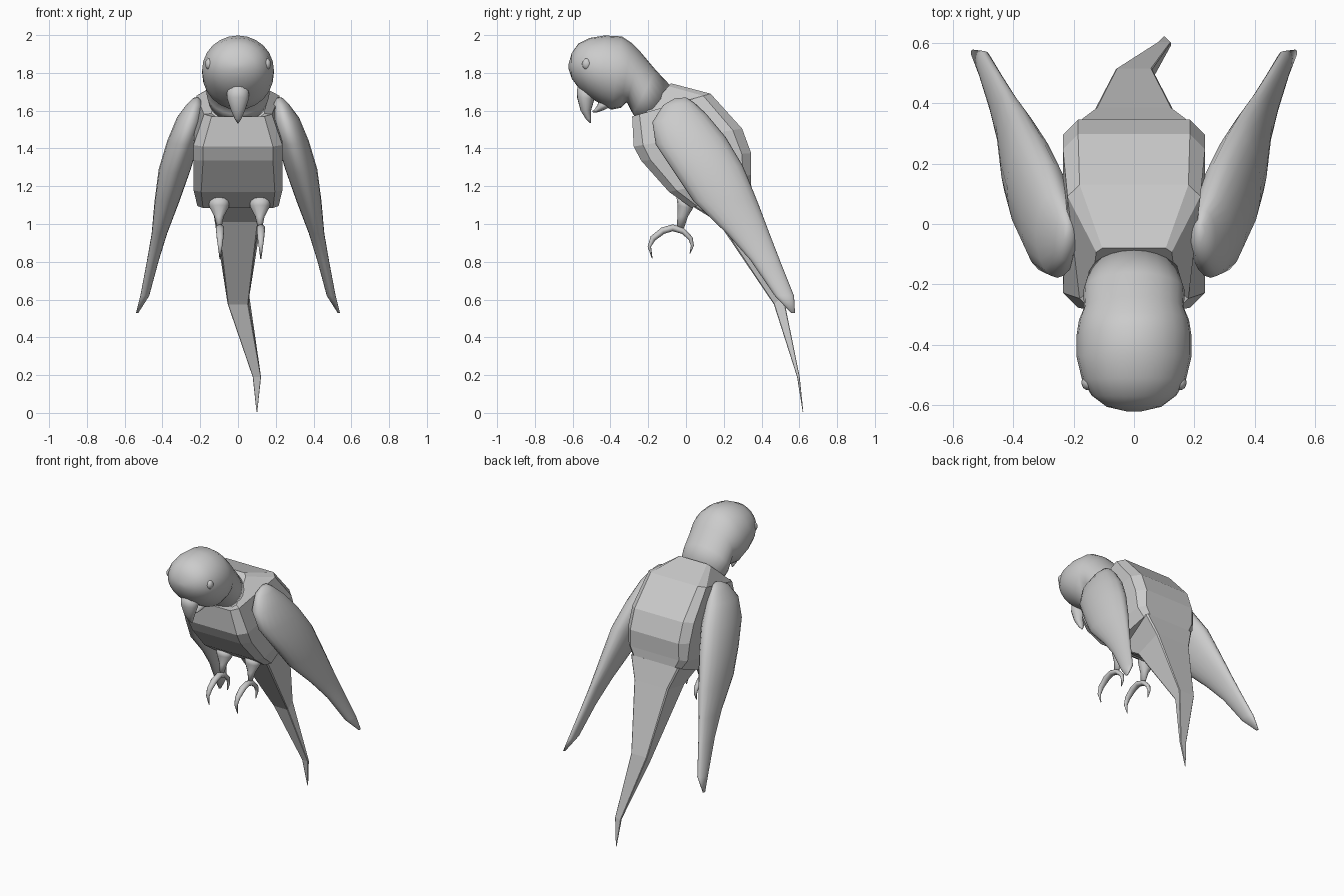
import bpy, bmesh, math
from mathutils import Vector


def loft(name, rings, smooth=True, subsurf=0):
    """Skin a list of equal-length vertex rings and cap both ends."""
    bm = bmesh.new()
    rows = [[bm.verts.new(p) for p in ring] for ring in rings]
    n = len(rows[0])
    for a, b in zip(rows, rows[1:]):
        for i in range(n):
            j = (i + 1) % n
            bm.faces.new((a[i], a[j], b[j], b[i]))
    bm.faces.new(rows[0])
    bm.faces.new(rows[-1])
    bmesh.ops.recalc_face_normals(bm, faces=bm.faces[:])
    mesh = bpy.data.meshes.new(name)
    bm.to_mesh(mesh)
    bm.free()
    ob = bpy.data.objects.new(name, mesh)
    bpy.context.collection.objects.link(ob)
    for p in mesh.polygons:
        p.use_smooth = smooth
    if subsurf:
        mod = ob.modifiers.new("Subdivision", "SUBSURF")
        mod.levels = mod.render_levels = subsurf
    return ob


def ellipse(front, back, cx, hx, n=16):
    """Oval ring spanning two (y, z) points, hx wide to each side of cx."""
    f, b = Vector(front), Vector(back)
    mid, half = (f + b) / 2, (b - f) / 2
    ring = []
    for i in range(n):
        a = 2 * math.pi * i / n
        p = mid + half * math.cos(a)
        ring.append((cx + hx * math.sin(a), p.x, p.y))
    return ring


def chamfered(front, back, cx, hf, hb, c):
    """Rectangular ring with cut corners; hf / hb are front / back half widths."""
    f, b = Vector(front), Vector(back)
    d = b - f
    k = min(c / max(d.length, 1e-4), 0.35)
    cf, cb = min(c, hf * 0.5), min(c, hb * 0.5)
    half = [(hf - cf, 0), (hf, k), (hb, 1 - k), (hb - cb, 1)]
    pts = half + [(-x, t) for x, t in reversed(half)]
    return [(cx + x, (f + d * t).x, (f + d * t).y) for x, t in pts]


# Faceted body: front point, back point, centre x, half widths, chamfer
body = [
    ((-0.23, 1.57), (-0.08, 1.745), 0, 0.14, 0.125, 0.02),
    ((-0.285, 1.57), (0.13, 1.69), 0, 0.18, 0.22, 0.04),
    ((-0.277, 1.41), (0.297, 1.505), 0, 0.235, 0.235, 0.05),
    ((-0.237, 1.335), (0.345, 1.375), 0, 0.235, 0.235, 0.05),
    ((-0.09, 1.17), (0.343, 1.26), 0, 0.235, 0.225, 0.04),
    ((0.03, 1.085), (0.345, 1.2), 0, 0.215, 0.185, 0.03),
]
loft("body", [chamfered(*r) for r in body], smooth=False)

# Tail, bending slightly to one side at the tip
tail = [
    ((0.04, 1.09), (0.345, 1.205), 0, 0.13, 0.185, 0.01),
    ((0.17, 1.01), (0.385, 1.06), 0, 0.11, 0.13, 0.008),
    ((0.465, 0.575), (0.515, 0.62), 0, 0.055, 0.06, 0.004),
    ((0.588, 0.19), (0.602, 0.19), 0.1, 0.022, 0.022, 0.002),
    ((0.618, 0.005), (0.621, 0.005), 0.1, 0.002, 0.002, 0.0005),
]
loft("tail", [chamfered(*r) for r in tail], smooth=False)

# Head and neck: bottom point, top point, half width
head = [
    ((-0.621, 1.82), (-0.621, 1.85), 0.02),
    ((-0.605, 1.77), (-0.605, 1.905), 0.09),
    ((-0.565, 1.715), (-0.57, 1.955), 0.14),
    ((-0.52, 1.675), (-0.51, 1.985), 0.172),
    ((-0.45, 1.635), (-0.43, 1.998), 0.19),
    ((-0.395, 1.605), (-0.34, 1.993), 0.19),
    ((-0.345, 1.615), (-0.29, 1.96), 0.182),
    ((-0.313, 1.645), (-0.24, 1.91), 0.165),
    ((-0.28, 1.58), (-0.16, 1.815), 0.168),
    ((-0.24, 1.53), (-0.08, 1.73), 0.148),
]
loft("head", [ellipse(a, b, 0, h, 24) for a, b, h in head])

# Hooked upper beak and small lower beak
upper = [
    ((-0.575, 1.74), (-0.46, 1.72), 0.06),
    ((-0.577, 1.67), (-0.485, 1.66), 0.058),
    ((-0.558, 1.60), (-0.503, 1.60), 0.036),
    ((-0.53, 1.555), (-0.503, 1.56), 0.018),
    ((-0.508, 1.533), (-0.502, 1.536), 0.004),
]
loft("upper_beak", [ellipse(a, b, 0, h) for a, b, h in upper])
lower = [
    ((-0.46, 1.67), (-0.38, 1.63), 0.055),
    ((-0.468, 1.63), (-0.43, 1.605), 0.042),
    ((-0.485, 1.605), (-0.465, 1.592), 0.022),
    ((-0.497, 1.598), (-0.49, 1.59), 0.005),
]
loft("lower_beak", [ellipse(a, b, 0, h) for a, b, h in lower])

# Folded wing: front point, back point, inner x, outer x
wing = [
    ((-0.06, 1.665), (0.0, 1.67), 0.205, 0.235),
    ((-0.12, 1.63), (0.045, 1.64), 0.187, 0.27),
    ((-0.178, 1.54), (0.11, 1.58), 0.183, 0.325),
    ((-0.16, 1.42), (0.21, 1.46), 0.205, 0.375),
    ((-0.06, 1.27), (0.30, 1.31), 0.25, 0.42),
    ((0.04, 1.12), (0.378, 1.12), 0.31, 0.442),
    ((0.215, 0.95), (0.442, 0.95), 0.375, 0.457),
    ((0.34, 0.81), (0.50, 0.80), 0.42, 0.482),
    ((0.47, 0.62), (0.572, 0.62), 0.47, 0.517),
    ((0.555, 0.53), (0.577, 0.53), 0.527, 0.54),
]
# Leg: front point, back point, half width
leg = [
    ((-0.05, 1.14), (0.05, 1.12), 0.055),
    ((-0.045, 1.10), (0.035, 1.08), 0.052),
    ((-0.045, 1.04), (0.01, 1.04), 0.025),
    ((-0.05, 0.98), (-0.01, 0.98), 0.012),
]
# Curled claw: outer point, inner point, half width
claw = [
    ((-0.18, 0.815), (-0.177, 0.818), 0.003),
    ((-0.203, 0.88), (-0.185, 0.88), 0.012),
    ((-0.187, 0.935), (-0.163, 0.913), 0.018),
    ((-0.13, 0.981), (-0.115, 0.948), 0.022),
    ((-0.07, 0.998), (-0.07, 0.962), 0.022),
    ((-0.01, 0.978), (-0.022, 0.948), 0.02),
    ((0.035, 0.93), (0.013, 0.918), 0.016),
    ((0.042, 0.885), (0.026, 0.885), 0.01),
    ((0.022, 0.842), (0.019, 0.844), 0.003),
]

# Paired parts
for side, s in (("left", -1), ("right", 1)):
    loft("wing_" + side,
         [ellipse(a, b, s * (i + o) / 2, (o - i) / 2, 20) for a, b, i, o in wing])
    cx = s * 0.108 + 0.008
    loft("leg_" + side, [ellipse(a, b, cx, h, 12) for a, b, h in leg])
    loft("claw_" + side, [ellipse(a, b, cx + 0.005, h, 10) for a, b, h in claw])
    bpy.ops.mesh.primitive_uv_sphere_add(
        segments=16, ring_count=10, radius=1, location=(s * 0.152, -0.525, 1.847))
    eye = bpy.context.object
    eye.name = "eye_" + side
    eye.scale = (0.022, 0.025, 0.03)
    bpy.ops.object.shade_smooth()
